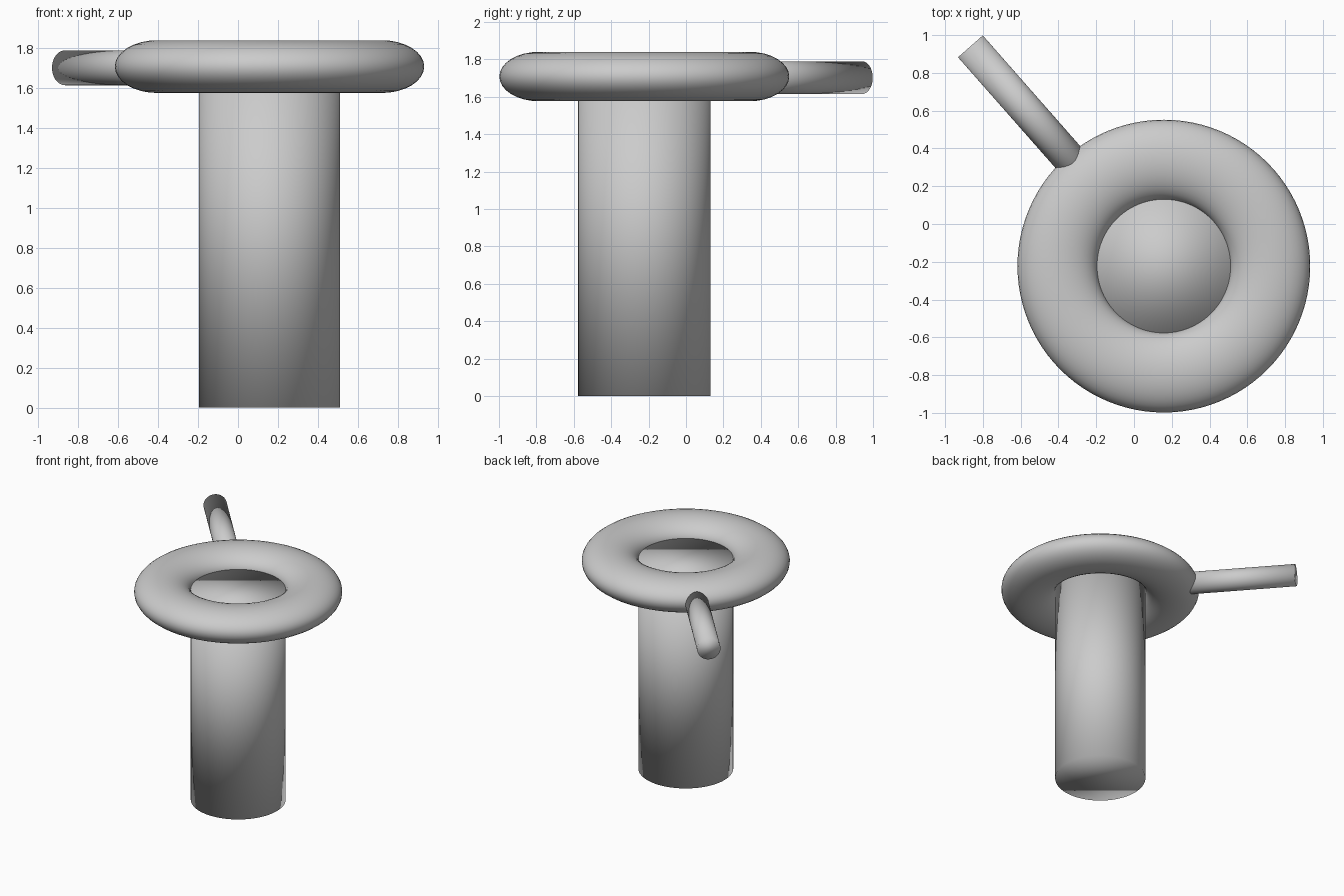
import bpy
import math
from mathutils import Vector

if "Cube" in bpy.data.objects:
    bpy.data.objects.remove(bpy.data.objects["Cube"], do_unlink=True)

# One plain grey for everything
GREY = (0.6, 0.6, 0.6, 1.0)
grey = bpy.data.materials.new("grey")
grey.use_nodes = True
grey.diffuse_color = GREY
grey.node_tree.nodes["Principled BSDF"].inputs["Base Color"].default_value = GREY

AXIS = Vector((0.158, -0.223, 0))       # centre line of post and ring
RING_Z = 1.708


def finish(name):
    obj = bpy.context.object
    obj.name = name
    obj.data.materials.append(grey)
    bpy.ops.object.shade_smooth()
    return obj


def rod(name, start, end, radius):
    """Capped cylinder running from start to end."""
    run = end - start
    bpy.ops.mesh.primitive_cylinder_add(
        vertices=64, radius=radius, depth=run.length, location=(start + end) / 2,
        rotation=run.to_track_quat('Z', 'Y').to_euler())
    return finish(name)


# Upright post, its top sitting inside the ring
rod("post", AXIS, AXIS + Vector((0, 0, 1.725)), 0.354)

# Flattened ring around the top of the post
bpy.ops.mesh.primitive_torus_add(
    major_segments=96, minor_segments=32, major_radius=0.563, minor_radius=0.212,
    location=AXIS + Vector((0, 0, RING_Z)))
ring = finish("ring")
ring.scale.z = 0.132 / 0.212

# Handle reaching radially out of the ring at the back right
outward = Vector((-0.661, 0.751, 0)).normalized()
hub = AXIS + Vector((0, 0, RING_Z - 0.006))
rod("handle", hub + outward * 0.6, hub + outward * 1.55, 0.0875)
